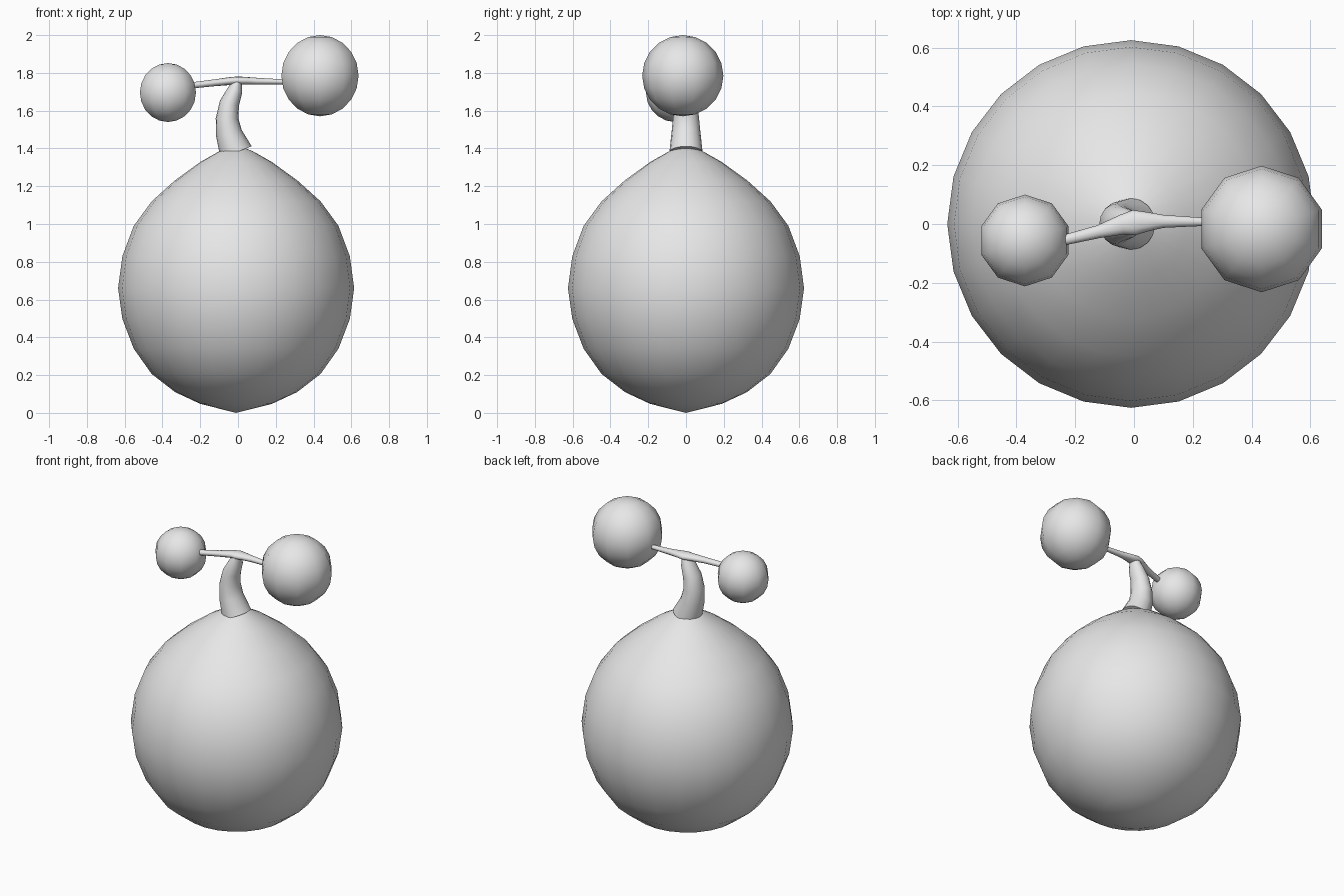
import bpy, bmesh, math
from mathutils import Vector

if "Cube" in bpy.data.objects:
    bpy.data.objects.remove(bpy.data.objects["Cube"])

grey = bpy.data.materials.new("plain grey")
grey.diffuse_color = (0.8, 0.8, 0.8, 1)
grey.use_nodes = True
grey.node_tree.nodes["Principled BSDF"].inputs["Base Color"].default_value = grey.diffuse_color


def finish(name, bm):
    bmesh.ops.recalc_face_normals(bm, faces=bm.faces)
    for f in bm.faces:
        f.smooth = True
    mesh = bpy.data.meshes.new(name)
    bm.to_mesh(mesh)
    bm.free()
    mesh.materials.append(grey)
    obj = bpy.data.objects.new(name, mesh)
    bpy.context.collection.objects.link(obj)
    return obj


def loft(name, path, sides, axis):
    """Rings along a path; each entry is (centre, radius_a, radius_b)."""
    bm = bmesh.new()
    axis = Vector(axis)
    u = Vector((0, 1, 0))
    v = axis.cross(u)
    pts = [Vector(p[0]) for p in path]
    rings = []
    for i, (c, ra, rb) in enumerate(path):
        d = pts[min(i + 1, len(pts) - 1)] - pts[max(i - 1, 0)]
        q = axis.rotation_difference(d.normalized())
        ring = []
        for k in range(sides):
            a = math.tau * k / sides
            ring.append(bm.verts.new(
                pts[i] + q @ (u * ra * math.cos(a) + v * rb * math.sin(a))))
        rings.append(ring)
    for r0, r1 in zip(rings, rings[1:]):
        for k in range(sides):
            n = (k + 1) % sides
            bm.faces.new((r0[k], r0[n], r1[n], r1[k]))
    bm.faces.new(rings[0])
    bm.faces.new(rings[-1])
    return finish(name, bm)


def ball(name, centre, radius):
    # ten-sided sphere with a corner facing front and back
    bm = bmesh.new()
    bmesh.ops.create_uvsphere(bm, u_segments=10, v_segments=10, radius=radius)
    if max(v.co.x for v in bm.verts) > max(v.co.y for v in bm.verts):
        for v in bm.verts:
            v.co.x, v.co.y = v.co.y, v.co.x
    bmesh.ops.translate(bm, verts=bm.verts, vec=centre)
    return finish(name, bm)


# Round body, drawn to a shallow point at the top
profile = [(0.19, 0.048), (0.323, 0.11), (0.447, 0.206), (0.542, 0.34),
           (0.602, 0.497), (0.625, 0.66), (0.602, 0.83), (0.542, 0.99),
           (0.447, 1.12), (0.325, 1.23), (0.19, 1.328), (0.087, 1.386)]
bm = bmesh.new()
rings = [[bm.verts.new((-0.01 + r * math.cos(math.tau * k / 24),
                        r * math.sin(math.tau * k / 24), z))
          for k in range(24)] for r, z in profile]
bottom = bm.verts.new((-0.01, 0, 0.0))
top = bm.verts.new((-0.01, 0, 1.42))
for k in range(24):
    n = (k + 1) % 24
    for r0, r1 in zip(rings, rings[1:]):
        bm.faces.new((r0[k], r0[n], r1[n], r1[k]))
    bm.faces.new((bottom, rings[0][n], rings[0][k]))
    bm.faces.new((top, rings[-1][k], rings[-1][n]))
finish("body", bm)

# Bent, tapering stem
loft("stem", [((-0.01, 0, 1.38), 0.088, 0.088),
              ((-0.048, 0, 1.48), 0.077, 0.070),
              ((-0.058, 0, 1.56), 0.069, 0.060),
              ((-0.045, 0, 1.64), 0.060, 0.052),
              ((-0.015, 0, 1.71), 0.048, 0.040),
              ((0.0, 0, 1.762), 0.030, 0.020)], 16, (0, 0, 1))

# Thin crossbar that thickens over the stem
loft("crossbar", [((-0.26, -0.06, 1.732), 0.017, 0.016),
                  ((-0.12, -0.026, 1.748), 0.022, 0.018),
                  ((-0.04, -0.002, 1.757), 0.034, 0.021),
                  ((0.0, 0.005, 1.759), 0.043, 0.022),
                  ((0.05, 0.008, 1.758), 0.032, 0.020),
                  ((0.1, 0.009, 1.756), 0.022, 0.018),
                  ((0.27, 0.007, 1.752), 0.012, 0.012)], 12, (1, 0, 0))

# Balls on the ends of the crossbar
ball("large_ball", (0.434, -0.017, 1.785), 0.215)
ball("small_ball", (-0.371, -0.056, 1.696), 0.156)

# Keep hard edges sharp
for obj in bpy.context.collection.objects:
    obj.select_set(True)
    bpy.context.view_layer.objects.active = obj
bpy.ops.object.shade_smooth_by_angle(angle=math.radians(60))
